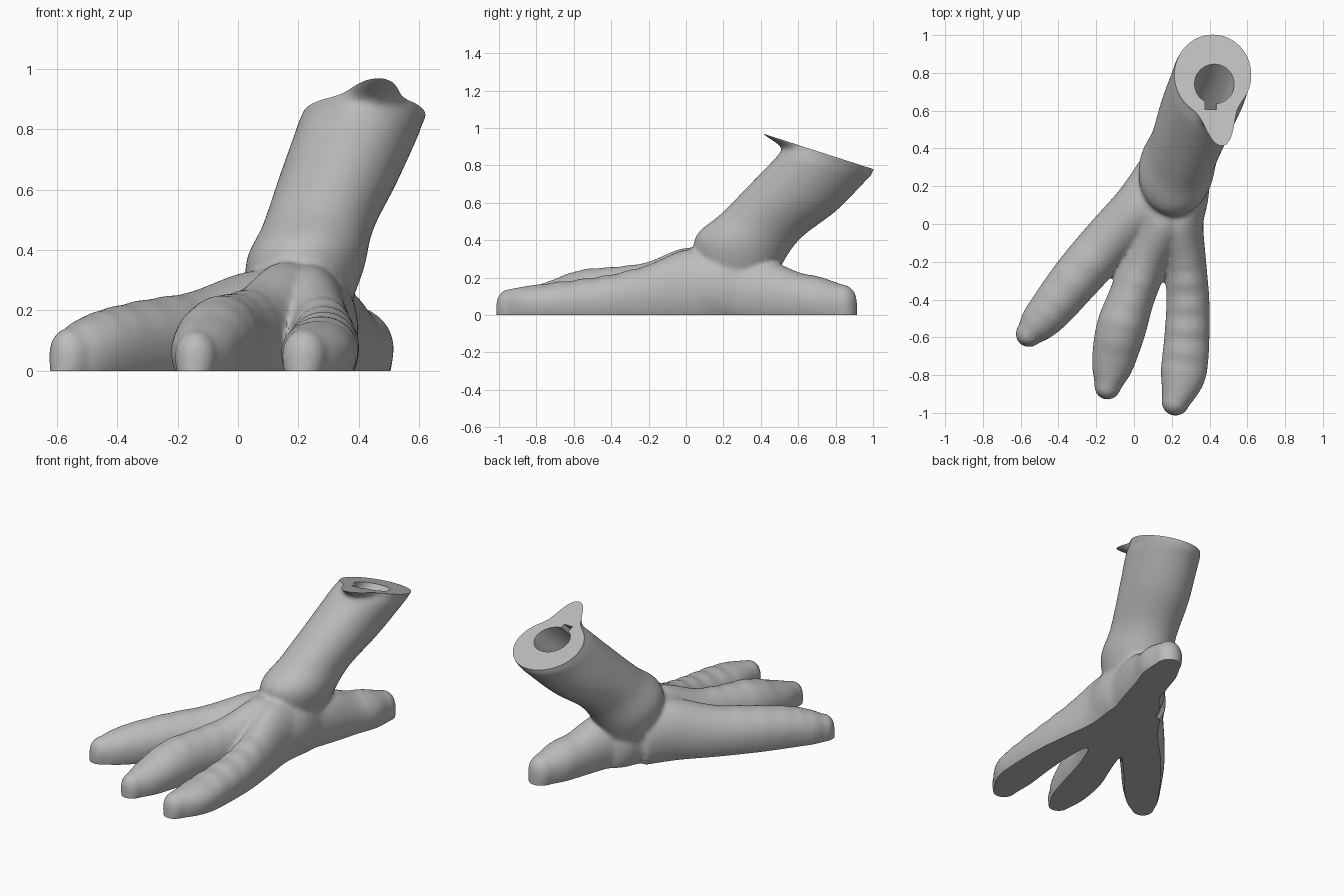
import bpy, bmesh, math
from mathutils import Vector

cube = bpy.data.objects.get("Cube")
if cube:
    bpy.data.objects.remove(cube, do_unlink=True)

TILT = -0.322  # slope of the cut face at the top of the leg


def spline(points, steps):
    """Catmull-Rom samples through tuples of any length."""
    p = [points[0]] + list(points) + [points[-1]]
    out = []
    for i in range(1, len(p) - 2):
        for s in range(steps):
            t = s / steps
            out.append([0.5 * (2 * b + (c - a) * t + (2 * a - 5 * b + 4 * c - d) * t ** 2
                               + (3 * b - a - 3 * c + d) * t ** 3)
                        for a, b, c, d in zip(*p[i - 1:i + 3])])
    return out + [list(points[-1])]


def loft(bm, rings):
    """Skin a list of equal point rings and cap both ends."""
    loops = [[bm.verts.new(co) for co in ring] for ring in rings]
    n = len(loops[0])
    for a, b in zip(loops, loops[1:]):
        for i in range(n):
            j = (i + 1) % n
            bm.faces.new((a[i], a[j], b[j], b[i]))
    bm.faces.new(loops[0][::-1])
    bm.faces.new(loops[-1])


def make_object(name, bm):
    bmesh.ops.recalc_face_normals(bm, faces=bm.faces)
    mesh = bpy.data.meshes.new(name)
    bm.to_mesh(mesh)
    bm.free()
    ob = bpy.data.objects.new(name, mesh)
    bpy.context.collection.objects.link(ob)
    return ob


def apply_modifiers(ob):
    deps = bpy.context.evaluated_depsgraph_get()
    mesh = bpy.data.meshes.new_from_object(ob.evaluated_get(deps))
    ob.modifiers.clear()
    ob.data = mesh


def toe_ring(x, y, w, top, d):
    """Flat-bottomed oval standing across the direction d."""
    mid = 0.4 * top
    ring = []
    for i in range(28):
        t = math.tau * i / 28
        s, c = math.sin(t), math.cos(t)
        z = mid + s * (top - mid if s > 0 else mid + 0.08)
        ring.append((x - d.y * w * c, y + d.x * w * c, z))
    return ring


def toe(bm, points, wrinkle=0):
    """Points are (x, y, half width, top height) from root to tip."""
    path = spline(points, 8)
    rings = []
    for k, (x, y, w, top) in enumerate(path):
        a, b = path[max(k - 1, 0)], path[min(k + 1, len(path) - 1)]
        d = Vector((b[0] - a[0], b[1] - a[1])).normalized()
        if 16 < k < len(path) - 10:
            top += wrinkle * math.sin(k * 1.3)
        rings.append(toe_ring(x, y, w, top, d))
    # Rounded tip
    for i in range(1, 7):
        t = math.radians(14 * i)
        step, c = w * math.sin(t), math.cos(t)
        rings.append(toe_ring(x + d.x * step, y + d.y * step, w * c,
                              top * (0.45 + 0.55 * c), d))
    loft(bm, rings)


def leg_ring(x, y, z, rx, ry, lobe):
    """Oval parallel to the cut face, with a pointed lobe at the front."""
    ring = []
    for i in range(64):
        t = math.tau * i / 64 - math.pi
        r = lobe * math.exp(-((t - 0.14) / 0.31) ** 2)
        dx, dy = math.sin(t) * (rx + r), -math.cos(t) * (ry + r)
        ring.append((x + dx, y + dy, z + TILT * dy))
    return ring


# Three front toes, back toe, palm and leg, lofted separately then fused
bm = bmesh.new()
toe(bm, [(.17, .24, .17, .32), (.04, .08, .155, .33), (-.14, -.1, .14, .265),
         (-.3, -.28, .132, .237), (-.43, -.44, .118, .207),
         (-.51, -.53, .1, .175), (-.555, -.58, .072, .145)], .002)
toe(bm, [(.19, .2, .16, .34), (.15, 0, .14, .36), (.06, -.2, .125, .285),
         (-.01, -.38, .122, .258), (-.07, -.56, .132, .242),
         (-.115, -.75, .11, .175), (-.14, -.86, .07, .135)], .002)
toe(bm, [(.22, .2, .18, .34), (.235, 0, .135, .35), (.27, -.2, .112, .27),
         (.285, -.4, .114, .217), (.28, -.6, .12, .187),
         (.26, -.8, .12, .163), (.22, -.94, .075, .14)], .004)
toe(bm, [(.2, .2, .17, .32), (.3, .42, .135, .3), (.36, .6, .12, .23),
         (.4, .72, .118, .203), (.43, .83, .085, .165)], .002)
toe(bm, [(.13, -.14, .13, .28), (.16, 0, .19, .35), (.2, .18, .2, .37),
         (.24, .32, .165, .34)])
leg = [(.2, .24, .12, .13, .17, 0), (.218, .275, .33, .195, .23, 0),
       (.265, .4, .475, .184, .21, 0), (.33, .575, .63, .196, .228, 0),
       (.393, .725, .785, .204, .23, 0), (.405, .765, .82, .204, .225, .045),
       (.418, .79, .848, .204, .213, .175), (.43, .82, .9, .204, .2, .3)]
loft(bm, [leg_ring(*s) for s in spline(leg, 5)])
foot = make_object("foot", bm)

remesh = foot.modifiers.new("fuse", 'REMESH')
remesh.mode = 'VOXEL'
remesh.voxel_size = 0.011
smooth = foot.modifiers.new("soften", 'SMOOTH')
smooth.factor = 0.5
smooth.iterations = 14
apply_modifiers(foot)

# Flat sole and slanted top face
bm = bmesh.new()
bm.from_mesh(foot.data)
for co, no in (((0, 0, 0), (0, 0, -1)), ((0, .41, .97), (0, -TILT, 1))):
    cut = bmesh.ops.bisect_plane(bm, geom=bm.verts[:] + bm.edges[:] + bm.faces[:],
                                 plane_co=co, plane_no=no, clear_outer=True)
    rim = [e for e in cut["geom_cut"] if isinstance(e, bmesh.types.BMEdge)]
    bmesh.ops.edgeloop_fill(bm, edges=rim)
bmesh.ops.recalc_face_normals(bm, faces=bm.faces)
bm.to_mesh(foot.data)
bm.free()

# Socket bored along the leg, with a key slot on its front side
circle = [(.105 * math.cos(math.tau * i / 48), .105 * math.sin(math.tau * i / 48))
          for i in range(48)]
slot = [(-.05, -.135), (.01, -.135), (.01, -.05), (-.05, -.05)]
for name, outline in (("socket_cutter", circle), ("slot_cutter", slot)):
    bm = bmesh.new()
    loft(bm, [[(.425 + .36 * h + x, .74 + .95 * h + y, .862 + h + TILT * y)
               for x, y in outline] for h in (-.3, .1)])
    cutter = make_object(name, bm)
    cutter.hide_render = True
    boolean = foot.modifiers.new(name, 'BOOLEAN')
    boolean.operation = 'DIFFERENCE'
    boolean.solver = 'EXACT'
    boolean.object = cutter
    apply_modifiers(foot)
    bpy.data.objects.remove(cutter, do_unlink=True)

# Single plain grey
grey = bpy.data.materials.new("plain_grey")
grey.use_nodes = True
colour = (0.5, 0.5, 0.5, 1)
grey.diffuse_color = colour
grey.node_tree.nodes["Principled BSDF"].inputs["Base Color"].default_value = colour
foot.data.materials.clear()
foot.data.materials.append(grey)

bpy.ops.object.select_all(action='DESELECT')
foot.select_set(True)
bpy.context.view_layer.objects.active = foot
bpy.ops.object.shade_smooth_by_angle(angle=math.radians(35))
